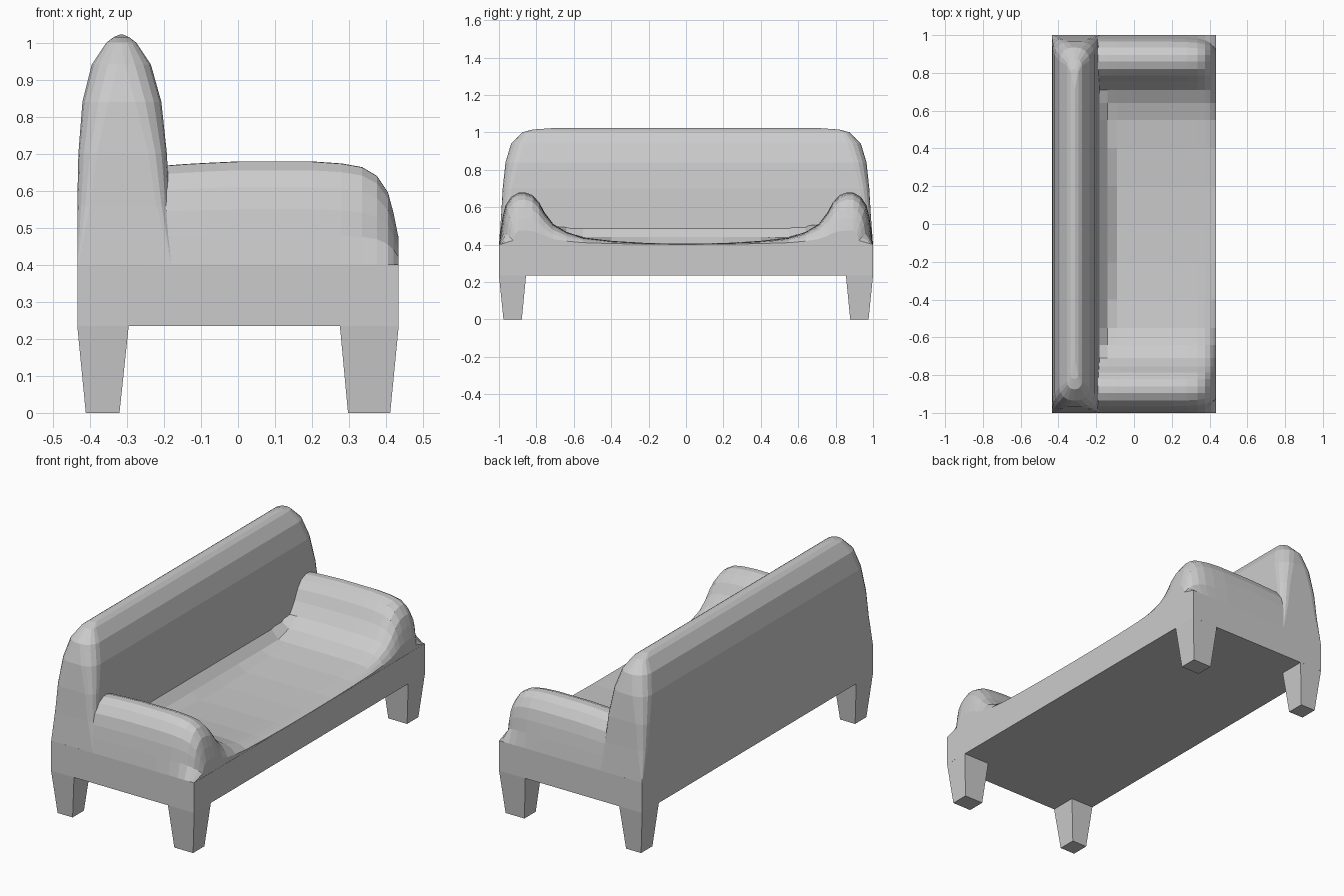
import bpy, math

if "Cube" in bpy.data.objects:
    bpy.data.objects.remove(bpy.data.objects["Cube"])


def make(name, verts, faces):
    mesh = bpy.data.meshes.new(name)
    mesh.from_pydata(verts, [], faces)
    obj = bpy.data.objects.new(name, mesh)
    bpy.context.collection.objects.link(obj)
    return obj


def loft(name, rings):
    """Skin equally sized closed rings and cap both ends."""
    n = len(rings[0])
    verts = [p for r in rings for p in r]
    faces = [(k * n + i, k * n + (i + 1) % n, (k + 1) * n + (i + 1) % n, (k + 1) * n + i)
             for k in range(len(rings) - 1) for i in range(n)]
    faces += [tuple(reversed(range(n))), tuple(range(len(verts) - n, len(verts)))]
    return make(name, verts, faces)


def rect(x0, x1, y0, y1, z):
    return [(x0, y0, z), (x1, y0, z), (x1, y1, z), (x0, y1, z)]


def rounded(z, x0, x1, yh, r, steps=4):
    ring = []
    corners = [(x1 - r, yh - r), (x0 + r, yh - r), (x0 + r, r - yh), (x1 - r, r - yh)]
    for q, (cx, cy) in enumerate(corners):
        for i in range(steps + 1):
            a = math.pi / 2 * (q + i / steps)
            ring.append((cx + r * math.cos(a), cy + r * math.sin(a), z))
    return ring


# base frame
loft("base", [rect(-.434, .434, -1, 1, .235), rect(-.434, .434, -1, 1, .4)])

# tapered legs
for sx, xn in ((-1, "back"), (1, "front")):
    for sy, yn in ((-1, "right"), (1, "left")):
        def leg_ring(a, b, c, d, z):
            xs, ys = sorted((sx * a, sx * b)), sorted((sy * c, sy * d))
            return rect(*xs, *ys, z)
        inner = .295 if sx < 0 else .275
        foot = .32 if sx < 0 else .297
        loft(f"{xn}_{yn}_leg", [leg_ring(foot, .411, .878, .976, 0),
                                leg_ring(inner, .434, .855, 1, .236)])

# backrest: height, back, front, half length, corner radius
levels = [(.399, -.434, -.178, 1.0, .002), (.56, -.434, -.185, .988, .035),
          (.7, -.431, -.192, .98, .05), (.84, -.42, -.207, .965, .07),
          (.94, -.395, -.235, .935, .07), (1.0, -.355, -.275, .875, .038),
          (1.015, -.335, -.295, .82, .018), (1.022, -.318, -.312, .72, .002)]
loft("backrest", [rounded(*lv) for lv in levels])

# seat and arms: one cross-section from the middle outwards, swept along x
half = [(.2, .408), (.4, .42), (.55, .438), (.64, .468), (.71, .51), (.755, .57),
        (.785, .625), (.82, .664), (.86, .679), (.895, .678), (.935, .655),
        (.965, .61), (.98, .55), (.99, .48), (1.0, .4)]
profile = [(-y, z) for y, z in reversed(half)] + [(0, .405)] + half
# x, height factor, outward squeeze, seat rise towards the backrest
stations = [(-.25, .94, .0, .54), (-.195, .96, .0, .5), (-.14, .975, .0, .44),
            (-.09, .985, .0, .4), (0, 1, .0, .4), (.2, 1, .0, .4), (.28, .98, .02, .4),
            (.335, .945, .06, .4), (.375, .86, .14, .4), (.405, .7, .26, .4),
            (.42, .5, .4, .4), (.433, .27, .55, .4)]
rings = []
for x, s, squeeze, rise in stations:
    ring = []
    for y, z in profile:
        a = abs(y)
        zz = .4 + (z - .4) * s
        if a < .9:
            zz = max(zz, rise)
        elif a < 1:
            a -= (a - .87) * squeeze
        ring.append((x, math.copysign(a, y), zz))
    ring += [(x, 1, .38), (x, -1, .38)]
    rings.append(ring)
loft("seat_and_arms", rings)
